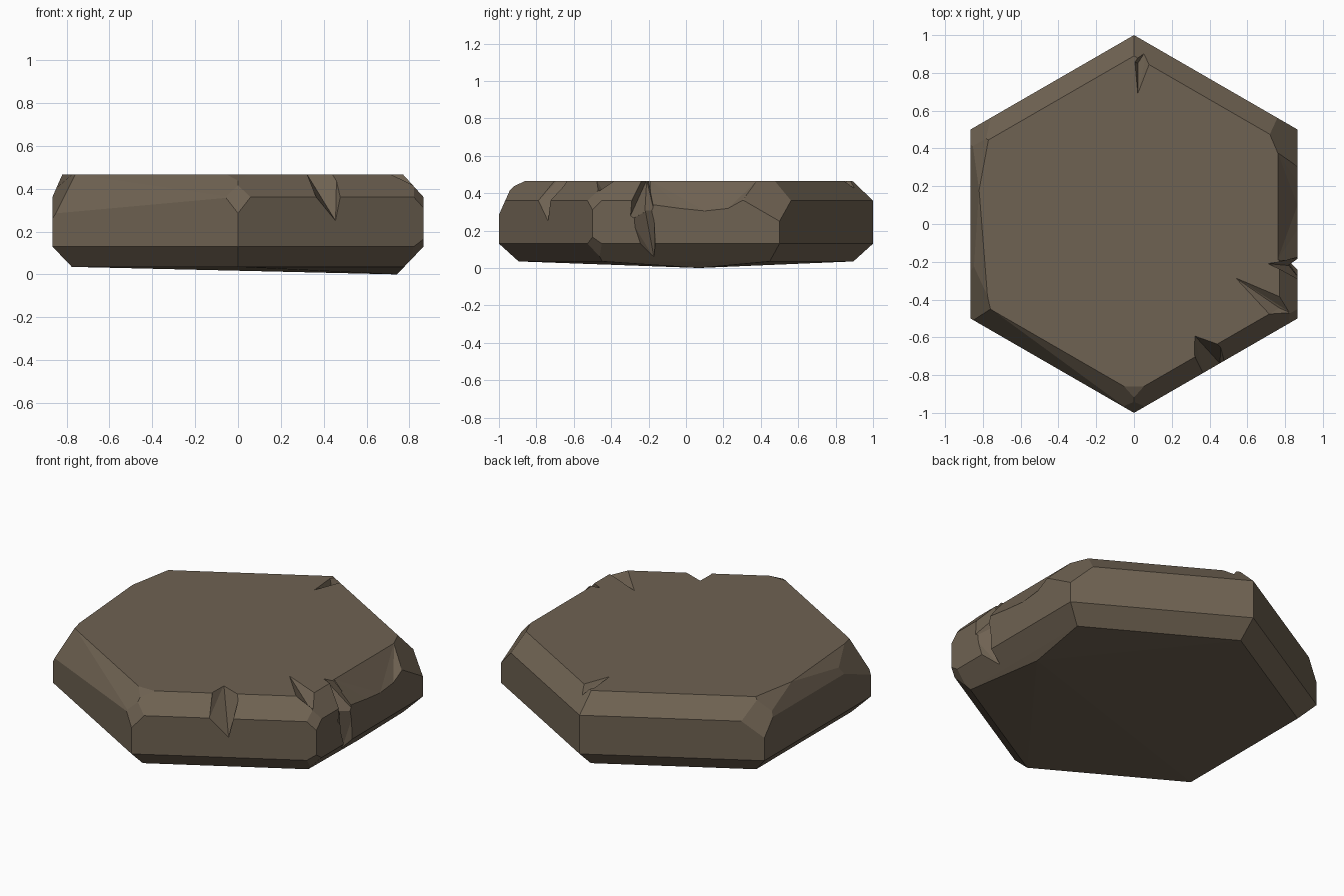
import bpy, bmesh, math
from mathutils import Vector

if "Cube" in bpy.data.objects:
    bpy.data.objects.remove(bpy.data.objects["Cube"])

stone = bpy.data.materials.new("brown stone")
stone.diffuse_color = (0.158, 0.122, 0.084, 1)
stone.use_nodes = True
stone.node_tree.nodes["Principled BSDF"].inputs["Base Color"].default_value = stone.diffuse_color
CENTRE = Vector((0, 0, 0.22))


def hull(points):
    """Convex solid around a set of points."""
    bm = bmesh.new()
    for p in points:
        bm.verts.new(p)
    r = bmesh.ops.convex_hull(bm, input=bm.verts)
    junk = {e for e in r["geom_interior"] + r["geom_unused"]
            if isinstance(e, bmesh.types.BMVert)}
    bmesh.ops.delete(bm, geom=list(junk), context='VERTS')
    bmesh.ops.recalc_face_normals(bm, faces=bm.faces)
    return bm


def shave(bm, a, b, c):
    """Slice off everything beyond the plane through three points."""
    a, b, c = Vector(a), Vector(b), Vector(c)
    n = (b - a).cross(c - a).normalized()
    if n.dot(a - CENTRE) < 0:
        n = -n
    bmesh.ops.bisect_plane(bm, geom=bm.verts[:] + bm.edges[:] + bm.faces[:],
                           plane_co=a, plane_no=n, clear_outer=True)
    pts = [v.co.copy() for v in bm.verts]
    bm.free()
    return hull(pts)


def make(name, bm):
    bmesh.ops.dissolve_limit(bm, angle_limit=0.01, verts=bm.verts, edges=bm.edges)
    me = bpy.data.meshes.new(name)
    bm.to_mesh(me)
    bm.free()
    ob = bpy.data.objects.new(name, me)
    bpy.context.collection.objects.link(ob)
    me.materials.append(stone)
    return ob


# Bevelled hexagonal slab
pts = []
for scale, z in ((0.895, 0.035), (1, 0.13), (1, 0.36), (0.89, 0.465)):
    for i in range(6):
        t = math.radians(30 + 60 * i)
        pts.append((scale * math.cos(t), scale * math.sin(t), z))
pts += [(-0.82, 0.18, 0.465), (0.74, 0.07, 0.0)]
slab = hull(pts)

# Worn corners and edges
for plane in (
    ((0, -1, .285), (.1, -1, .285), (0, -.935, .43)),             # front corner
    ((0, -.935, .43), (.1, -.935, .43), (0, -.86, .465)),
    ((-.07, -.96, .355), (-.63, -.636, .305), (-.76, -.45, .465)),  # front left edge
    ((-.866, -.5, .26), (-.76, -.45, .465), (-.866, -.25, .36)),
    ((-.866, .5, .265), (-.76, .56, .36), (-.866, .42, .36)),     # back left corner
    ((.866, .5, .25), (.866, .31, .36), (.76, .56, .36)),         # back right corner
    ((.866, -.5, .31), (.866, -.45, .36), (.82, -.527, .36)),     # front right corner
    ((.866, -.5, .165), (.866, -.45, .13), (.82, -.527, .13)),
):
    slab = shave(slab, *plane)
slab = make("stone_slab", slab)

# Chips and cracks, each cut by a small convex wedge
chips = {
    "right_edge_chip": [(.76, -.19, .467), (.76, .38, .467), (.866, -.19, .34),
                        (.866, .1, .305), (.866, .3, .36), (.95, -.19, .3),
                        (.95, .1, .2), (.95, .35, .36), (.95, -.19, .5), (.95, .4, .5)],
    "right_crack_upper": [(.71, -.21, .47), (.82, -.22, .3), (.89, -.17, .3),
                          (.89, -.31, .25), (.87, -.19, .5), (.87, -.28, .5)],
    "right_crack_lower": [(.82, -.22, .32), (.835, -.2, .12), (.89, -.17, .32),
                          (.89, -.31, .28), (.89, -.16, .1), (.89, -.25, .1),
                          (.8, -.17, .05)],
    "corner_crack": [(.53, -.28, .467), (.68, -.5, .50), (.78, -.35, .50),
                     (.77, -.445, .415), (.9, -.5, .5), (.83, -.47, .41)],
    "front_notch": [(.32, -.59, .47), (.46, -.64, .47), (.40, -.68, .41),
                    (.455, -.738, .25), (.32, -.69, .465), (.365, -.79, .36),
                    (.48, -.73, .36), (.4, -.9, .36), (.5, -.85, .36),
                    (.34, -.8, .5), (.47, -.8, .5)],
    "back_crack": [(.02, .68, .468), (0, .86, .48), (.1, .85, .48),
                   (.02, .85, .42), (.07, .93, .43), (.05, .92, .5)],
}
for name, p in chips.items():
    cutter = make(name, hull(p))
    cutter.hide_render = True
    mod = slab.modifiers.new(name, 'BOOLEAN')
    mod.operation = 'DIFFERENCE'
    mod.solver = 'EXACT'
    mod.object = cutter

# Apply the cuts and drop the cutters
bpy.context.view_layer.update()
dg = bpy.context.evaluated_depsgraph_get()
final = bpy.data.meshes.new_from_object(slab.evaluated_get(dg))
slab.modifiers.clear()
slab.data = final
for name in chips:
    bpy.data.objects.remove(bpy.data.objects[name])
